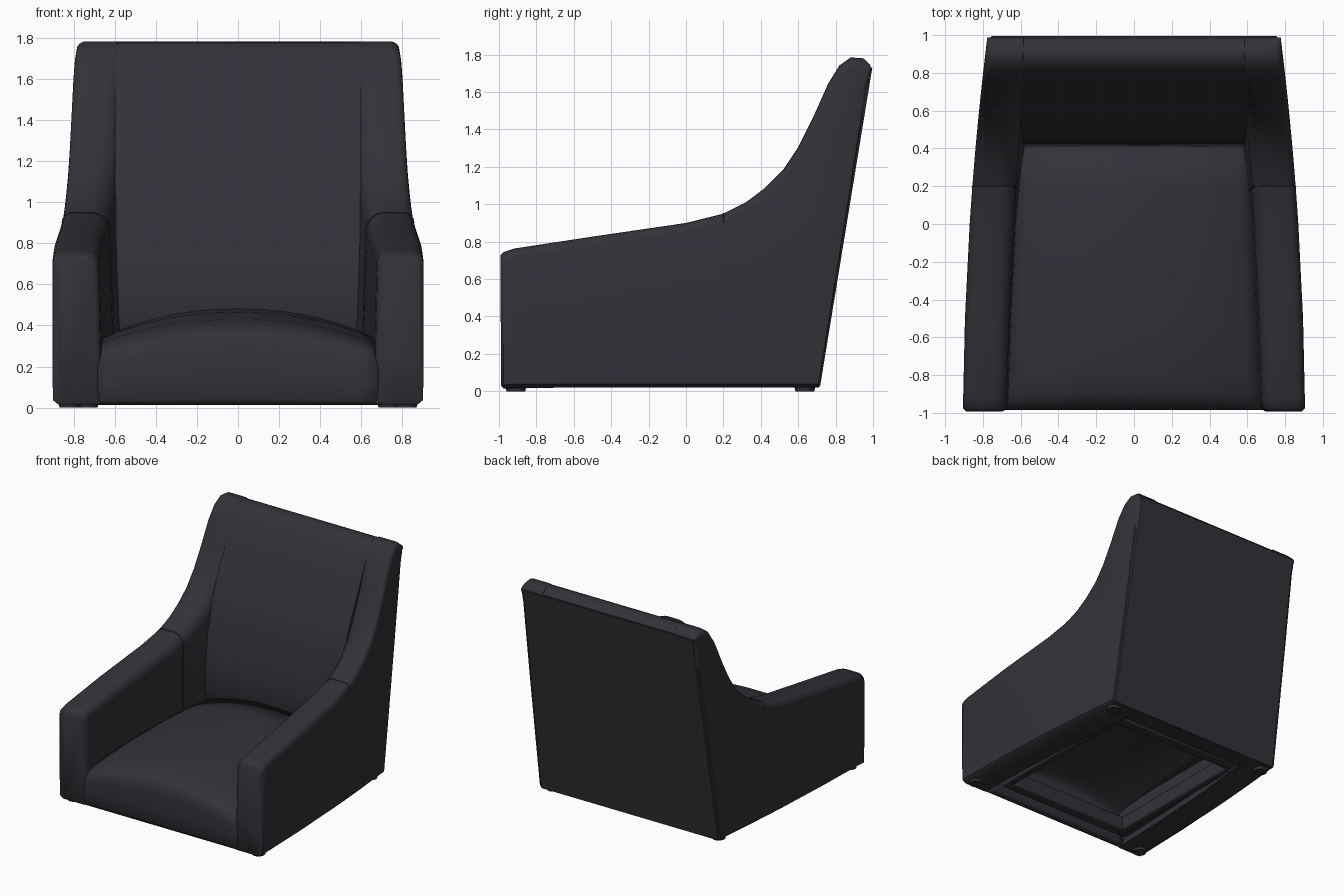
import bpy, bmesh, math
from mathutils import Vector

if "Cube" in bpy.data.objects:
    bpy.data.objects.remove(bpy.data.objects["Cube"], do_unlink=True)

FABRIC = (0.031, 0.031, 0.039, 1)
fabric = bpy.data.materials.new("charcoal_fabric")
fabric.use_nodes = True
fabric.diffuse_color = FABRIC
shader = fabric.node_tree.nodes["Principled BSDF"]
shader.inputs["Base Color"].default_value = FABRIC
shader.inputs["Roughness"].default_value = 0.8


def finish(name, bm, angle=40, recalc=True):
    if recalc:
        bmesh.ops.recalc_face_normals(bm, faces=bm.faces)
    mesh = bpy.data.meshes.new(name)
    bm.to_mesh(mesh)
    bm.free()
    mesh.materials.append(fabric)
    mesh.shade_smooth()
    mesh.set_sharp_from_angle(angle=math.radians(angle))
    ob = bpy.data.objects.new(name, mesh)
    bpy.context.collection.objects.link(ob)
    return ob


def loft(name, rings, angle=40):
    """Skin closed rings in order and cap both ends."""
    bm = bmesh.new()
    loops = [[bm.verts.new(p) for p in ring] for ring in rings]
    n = len(loops[0])
    for a, b in zip(loops, loops[1:]):
        for i in range(n):
            j = (i + 1) % n
            bm.faces.new((a[i], a[j], b[j], b[i]))
    bm.faces.new(loops[0])
    bm.faces.new(loops[-1])
    return finish(name, bm, angle)


def box(name, lo, hi, bevel=0.012):
    bm = bmesh.new()
    bmesh.ops.create_cube(bm, size=1)
    for v in bm.verts:
        v.co = [l + (c + 0.5) * (h - l) for l, h, c in zip(lo, hi, v.co)]
    ob = finish(name, bm)
    mod = ob.modifiers.new("soft_edges", "BEVEL")
    mod.width, mod.segments = bevel, 2
    return ob


def mirror(ob):
    ob.modifiers.new("mirror", "MIRROR")


def outer_x(y):
    return 0.87 - 0.065 * y - 0.03 * y * y


def rear_y(z):
    return 0.71 + 0.28 * (z - 0.02) / 1.71


def side_ring(yt, zt, yb, zb, xi_top, xi_low, r_in, inset=0):
    """Cross-section of the side from its base point up to its rounded top."""
    top, base = Vector((0, yt, zt)), Vector((0, yb, zb))
    height = (top - base).length
    r_out = min(0.05, 0.45 * height)
    r_in = min(r_in, 0.45 * height)
    pts = []

    def add(h, x=None, dx=0.0):
        p = base.lerp(top, h / height)
        p.x = (outer_x(p.y) - inset - dx) if x is None else x
        pts.append(p)

    e = min(0.02, 0.1 * height)
    add(0, xi_low)
    add(0, dx=0.03)
    add(e, dx=0.004)
    for f in (0.2, 0.5):
        add(e + f * (height - r_out - e))
    for k in range(5):
        a = math.pi / 8 * k
        add(height - r_out + r_out * math.sin(a), dx=r_out * (1 - math.cos(a)))
    for k in range(5):
        a = math.pi / 8 * k
        add(height - r_in + r_in * math.cos(a), xi_top + r_in * (1 - math.sin(a)))
    add(0.4 * (height - r_in), xi_low)
    return pts


# Arm flowing into the wing: top point, base point, inner widths, inner rounding
arm = [(-0.993, 0.725, -0.988, 0.03, 0.70, 0.69, 0.05, 0.018),
       (-0.975, 0.745, -0.975, 0.015, 0.68, 0.67, 0.06),
       (-0.92, 0.763, -0.92, 0.018, 0.675, 0.665, 0.06),
       (-0.5, 0.827, -0.5, 0.02, 0.66, 0.65, 0.07),
       (0.0, 0.90, 0.0, 0.02, 0.635, 0.625, 0.08),
       (0.2, 0.95, 0.16, 0.02, 0.625, 0.61, 0.09)]
wing = [arm[-1],
        (0.32, 1.01, 0.30, 0.02, 0.615, 0.595, 0.11),
        (0.42, 1.085, 0.45, 0.02, 0.605, 0.575, 0.13),
        (0.52, 1.185, 0.60, 0.02, 0.59, 0.56, 0.14),
        (0.60, 1.305, rear_y(0.02), 0.02, 0.58, 0.555, 0.13),
        (0.68, 1.465, rear_y(0.5), 0.5, 0.58, 0.56, 0.09),
        (0.76, 1.645, rear_y(1.0), 1.0, 0.585, 0.57, 0.04),
        (0.82, 1.742, rear_y(1.4), 1.4, 0.585, 0.58, 0.02),
        (0.88, 1.785, rear_y(1.6), 1.6, 0.585, 0.585, 0.01),
        (0.95, 1.78, rear_y(1.69), 1.69, 0.585, 0.585, 0.01),
        (0.985, 1.745, rear_y(1.72), 1.72, 0.585, 0.585, 0.005)]
for name, stations in (("arm", arm), ("wing", wing)):
    mirror(loft(name, [side_ring(*s) for s in stations], 50))

# Stitched seam where the arm meets the wing
curve = bpy.data.curves.new("arm_seam", "CURVE")
curve.dimensions = "3D"
curve.bevel_depth = 0.004
curve.bevel_resolution = 1
path = side_ring(*arm[-1])[5:]
spline = curve.splines.new("POLY")
spline.points.add(len(path) - 1)
for pt, p in zip(spline.points, path):
    pt.co = (*p, 1)
curve.materials.append(fabric)
seam = bpy.data.objects.new("arm_seam", curve)
bpy.context.collection.objects.link(seam)
mirror(seam)

# Backrest, rolled over at the top
back = [(0.56, 0.03), (0.47, 0.3), (0.41, 0.42), (0.43, 0.65), (0.47, 0.9),
        (0.53, 1.13), (0.60, 1.30), (0.68, 1.46), (0.76, 1.638), (0.82, 1.735),
        (0.85, 1.763), (0.88, 1.778), (0.915, 1.783), (0.95, 1.773),
        (0.985, 1.735), (0.71, 0.02)]
loft("backrest", [[(x, y, z) for y, z in back] for x in (-0.6, 0.6)], 45)

# Flat cover over the whole rear
cover = []
for z in (0.025, 0.9, 1.73):
    y, x = rear_y(z), outer_x(rear_y(z)) - 0.012
    cover.append([(-x, y - 0.01, z), (x, y - 0.01, z),
                  (x - 0.01, y + 0.006, z), (-x + 0.01, y + 0.006, z)])
loft("rear_cover", cover, 30)

# Crowned seat with a padded front, hollow beneath
seat_path = [(-0.965, 0.012), (-0.98, 0.04), (-0.985, 0.15), (-0.985, 0.28),
             (-0.975, 0.335), (-0.95, 0.375), (-0.90, 0.405), (-0.8, 0.43),
             (-0.5, 0.465), (-0.1, 0.482), (0.2, 0.478), (0.45, 0.46)]
bm = bmesh.new()
rows = []
for y, z in seat_path:
    half = 0.69 - 0.04 * (y + 1)
    row = []
    for i in range(17):
        u = i / 8 - 1
        drop = 0.29 * (z - 0.012) * abs(u) ** 2.2
        row.append(bm.verts.new((u * half, y, z - drop)))
    rows.append(row)
for a, b in zip(rows, rows[1:]):
    for i in range(16):
        bm.faces.new((a[i], a[i + 1], b[i + 1], b[i]))
seat = finish("seat", bm, 60, recalc=False)
pad = seat.modifiers.new("padding", "SOLIDIFY")
pad.thickness, pad.offset = 0.06, -1

# Frame rails around the hollow underside
mirror(box("side_rail", (0.54, -0.86, 0.04), (0.60, 0.54, 0.16)))
mirror(box("side_wall", (0.60, -0.9, 0.07), (0.68, 0.6, 0.3)))
box("front_rail", (-0.6, -0.87, 0.04), (0.6, -0.78, 0.16))
box("rear_rail", (-0.6, 0.44, 0.04), (0.6, 0.53, 0.16))

# Low corner pads
for name, x, y in (("front_foot", 0.82, -0.91), ("rear_foot", 0.735, 0.635)):
    bm = bmesh.new()
    bmesh.ops.create_cone(bm, cap_ends=True, segments=20, radius1=0.05,
                          radius2=0.06, depth=0.04)
    bmesh.ops.translate(bm, verts=bm.verts, vec=(x, y, 0.02))
    mirror(finish(name, bm))
